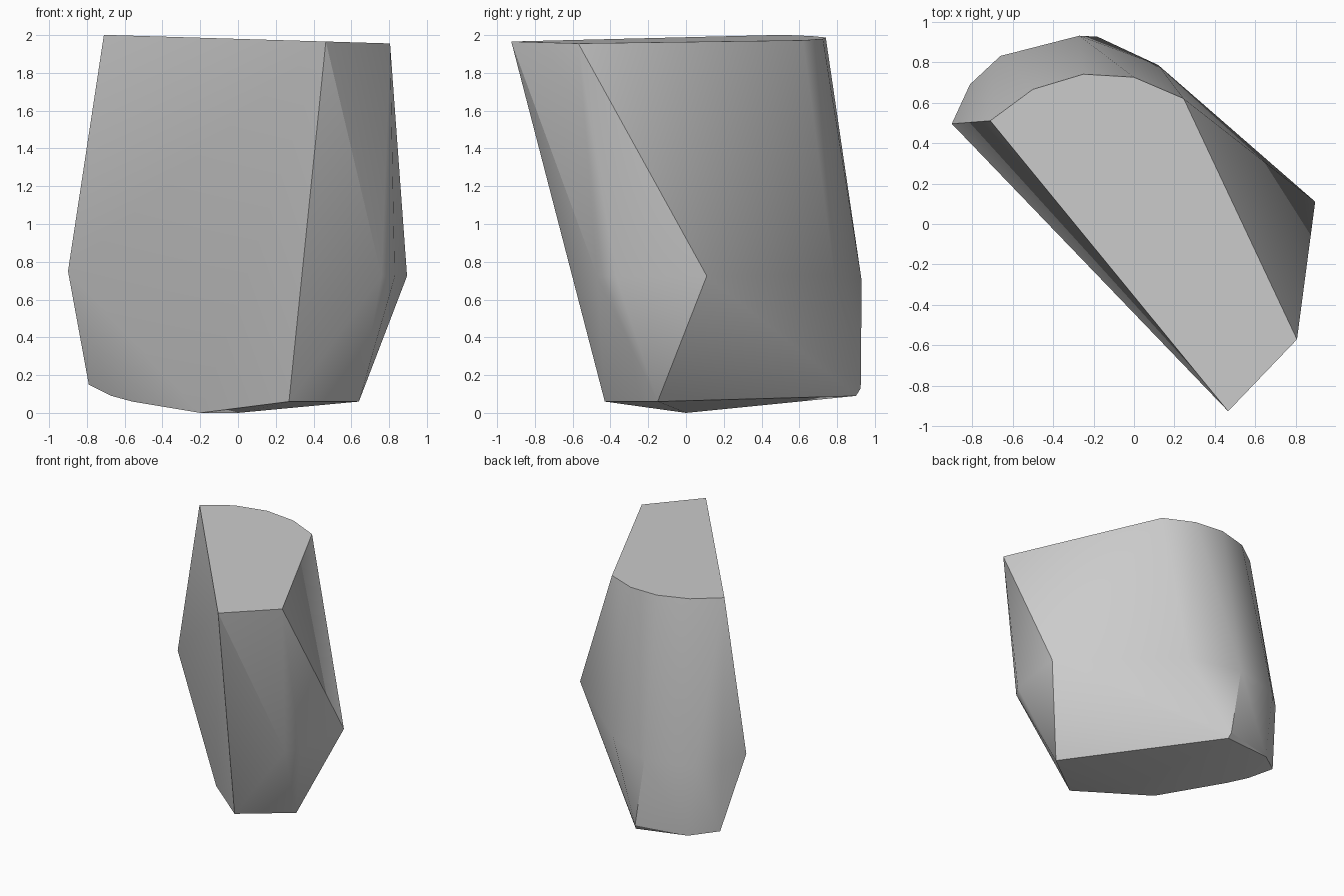
import bpy, bmesh, math

cube = bpy.data.objects.get("Cube")
if cube:
    bpy.data.objects.remove(cube, do_unlink=True)

# Stone material
stone = bpy.data.materials.new("stone_grey")
stone.use_nodes = True
grey = (0.6, 0.6, 0.6, 1)
stone.diffuse_color = grey
stone.node_tree.nodes["Principled BSDF"].inputs["Base Color"].default_value = grey


def top_height(x):
    """Gently sloping flat cut across the top."""
    return 1.98 - 0.03 * x


# Outline of the flat top
top = [(-0.71, 0.51), (-0.5, 0.665), (-0.25, 0.74), (0, 0.725),
       (0.245, 0.62), (0.805, -0.57), (0.465, -0.925)]

# Widest girth, bulging at the rounded back
girth = [(-0.9, 0.495, 0.75), (-0.81, 0.69, 0.7), (-0.66, 0.83, 0.7),
         (-0.27, 0.93, 0.7), (0.12, 0.785, 0.73), (0.895, 0.11, 0.725),
         (0.83, -0.37, 0.72), (0.76, -0.47, 0.725)]

# Shallow curved underside
base = [(-0.2, 0, 0), (0, 0, 0), (0.27, -0.43, 0.06), (0.64, -0.15, 0.06),
        (-0.17, 0.9, 0.09), (-0.18, 0.925, 0.13), (-0.6, 0.83, 0.12),
        (-0.79, 0.68, 0.15), (-0.67, 0.54, 0.09), (-0.56, 0.42, 0.06)]

# Wrap the outlines in one chiselled stone
bm = bmesh.new()
for x, y in top:
    bm.verts.new((x, y, top_height(x)))
for point in girth + base:
    bm.verts.new(point)
hull = bmesh.ops.convex_hull(bm, input=bm.verts[:])
loose = [v for v in bm.verts if not v.link_faces]
bmesh.ops.delete(bm, geom=loose, context="VERTS")
bmesh.ops.dissolve_limit(bm, angle_limit=math.radians(0.5),
                         verts=bm.verts[:], edges=bm.edges[:])
bmesh.ops.recalc_face_normals(bm, faces=bm.faces[:])

mesh = bpy.data.meshes.new("rock")
bm.to_mesh(mesh)
bm.free()
mesh.materials.append(stone)
rock = bpy.data.objects.new("rock", mesh)
bpy.context.collection.objects.link(rock)

# Soften shallow facets, keep the chiselled edges crisp
bpy.ops.object.select_all(action="DESELECT")
rock.select_set(True)
bpy.context.view_layer.objects.active = rock
bpy.ops.object.shade_smooth_by_angle(angle=math.radians(30))
